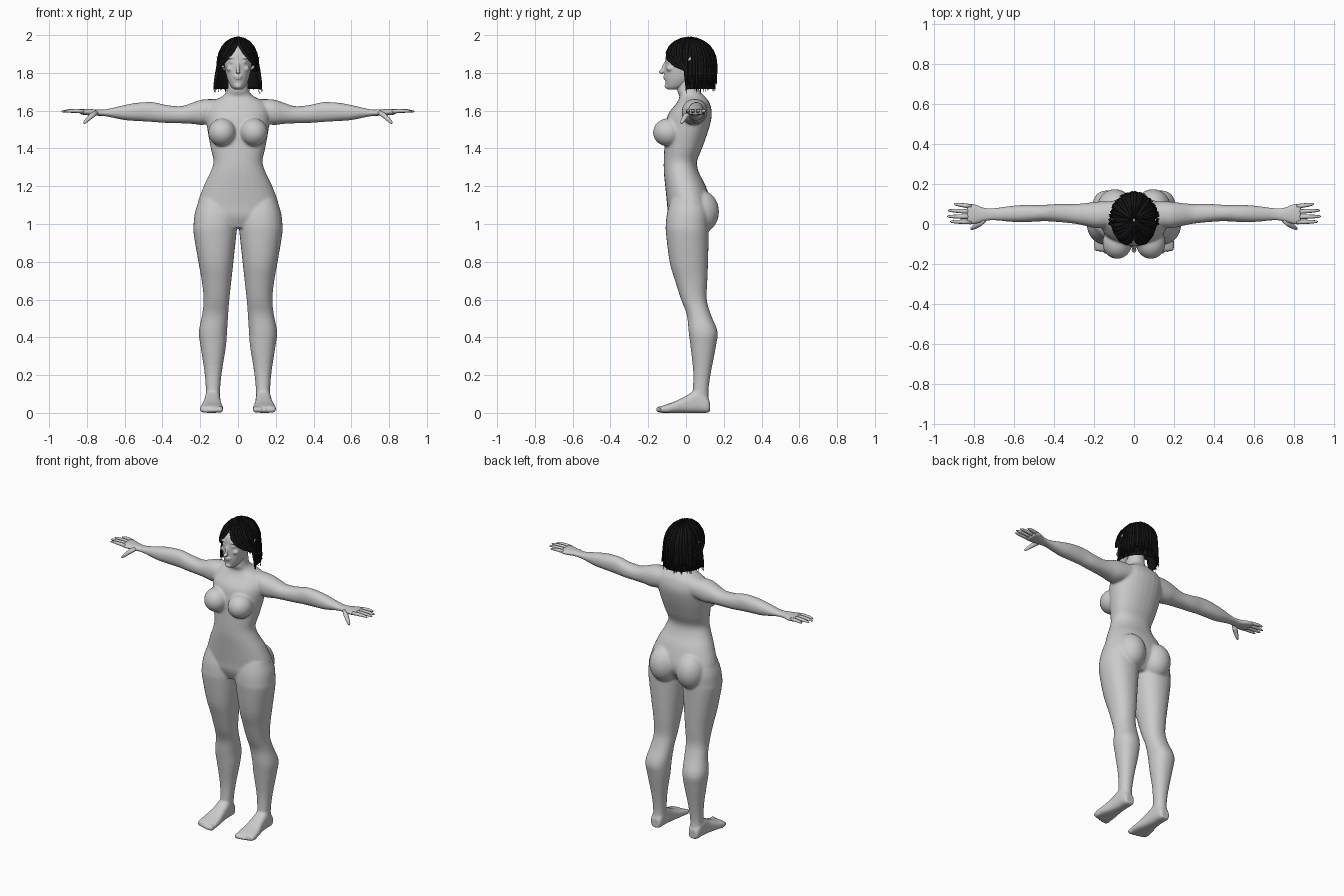
import bpy, bmesh, math, random
from mathutils import Vector, Matrix

if "Cube" in bpy.data.objects:
    bpy.data.objects.remove(bpy.data.objects["Cube"])

random.seed(4)


def material(name, c):
    m = bpy.data.materials.new(name)
    m.diffuse_color = (*c, 1)
    m.use_nodes = True
    m.node_tree.nodes["Principled BSDF"].inputs["Base Color"].default_value = m.diffuse_color
    return m


GREY = material("plain grey", (0.6, 0.6, 0.6))
BLACK = material("hair black", (0.008, 0.008, 0.008))


def finish(bm, name, mat, voxel=0, smooth=4):
    """Turn a bmesh into an object, optionally fusing its parts into one skin."""
    bmesh.ops.recalc_face_normals(bm, faces=bm.faces)
    for f in bm.faces:
        f.smooth = True
    me = bpy.data.meshes.new(name)
    bm.to_mesh(me)
    bm.free()
    me.materials.append(mat)
    ob = bpy.data.objects.new(name, me)
    bpy.context.collection.objects.link(ob)
    if voxel:
        r = ob.modifiers.new("fuse", 'REMESH')
        r.mode = 'VOXEL'
        r.voxel_size = voxel
        r.use_smooth_shade = True
        s = ob.modifiers.new("soften", 'SMOOTH')
        s.factor = 0.5
        s.iterations = smooth
    return ob


def spline(rows, n=4):
    """Catmull-Rom through the section rows."""
    out = []
    for i in range(len(rows) - 1):
        a, b, c, d = (rows[min(max(i + k, 0), len(rows) - 1)] for k in (-1, 0, 1, 2))
        for j in range(n):
            t = j / n
            out.append([0.5 * (2 * q + (r - p) * t + (2 * p - 5 * q + 4 * r - s) * t * t
                               + (3 * q - p - 3 * r + s) * t ** 3) for p, q, r, s in zip(a, b, c, d)])
    return out + [list(rows[-1])]


def skin(bm, rings):
    vs = [[bm.verts.new(p) for p in ring] for ring in rings]
    n = len(vs[0])
    for a, b in zip(vs, vs[1:]):
        for i in range(n):
            bm.faces.new((a[i], a[(i + 1) % n], b[(i + 1) % n], b[i]))
    bm.faces.new(vs[0])
    bm.faces.new(vs[-1])


def loft(bm, axis, rows, side=1, power=2.2, n=28):
    """Rows: position on axis, then low/high bounds of the two other axes."""
    rings = []
    for p, u0, u1, v0, v1 in spline(rows):
        ring = []
        for i in range(n):
            a = 2 * math.pi * i / n
            c, s = math.cos(a), math.sin(a)
            u = (u0 + u1) / 2 + (u1 - u0) / 2 * math.copysign(abs(c) ** (2 / power), c)
            v = (v0 + v1) / 2 + (v1 - v0) / 2 * math.copysign(abs(s) ** (2 / power), s)
            q = {'x': (p, u, v), 'y': (u, p, v), 'z': (u, v, p)}[axis]
            ring.append((q[0] * side, q[1], q[2]))
        rings.append(ring)
    skin(bm, rings)


def ball(bm, c, r, rot=0):
    m = Matrix.Translation(c) @ Matrix.Rotation(rot, 4, 'X') @ Matrix.Diagonal((*r, 1))
    bmesh.ops.create_uvsphere(bm, u_segments=24, v_segments=14, radius=1, matrix=m)


def tube(bm, pts, wid, thick, n=8, out=Vector((0, 0, 1))):
    """Tapered tube; out is a vector, or a centre the flat side faces away from."""
    pts = [Vector(p) for p in pts]
    rings = []
    for i, p in enumerate(pts):
        t = (pts[min(i + 1, len(pts) - 1)] - pts[max(i - 1, 0)]).normalized()
        o = (p - out) if out.length > 1.2 else out
        w = t.cross(o).normalized()
        o = w.cross(t)
        rings.append([p + w * (wid[i] * math.cos(2 * math.pi * k / n))
                      + o * (thick[i] * math.sin(2 * math.pi * k / n)) for k in range(n)])
    skin(bm, rings)


# Body: torso and neck, legs, feet and arms fused together
bm = bmesh.new()
torso = [(0.98, .09, -.07, .08), (1.04, .2, -.095, .125), (1.1, .216, -.1, .135), (1.2, .182, -.11, .105),
         (1.27, .148, -.117, .07), (1.33, .13, -.118, .058), (1.4, .144, -.115, .085), (1.5, .162, -.11, .12),
         (1.58, .168, -.095, .137), (1.64, .15, -.05, .125), (1.675, .085, -.035, .1),
         (1.71, .056, -.048, .07), (1.78, .052, -.045, .065)]
loft(bm, 'z', [(z, -w, w, a, b) for z, w, a, b in torso])
leg = [(1.13, .03, .205, -.08, .1), (1.06, .006, .228, -.1, .12), (1.0, .004, .235, -.107, .12),
       (.95, .008, .235, -.106, .12), (.8, .024, .21, -.087, .117), (.7, .035, .192, -.058, .113),
       (.6, .046, .182, -.026, .11), (.52, .052, .19, .004, .132), (.43, .058, .207, .014, .167),
       (.35, .064, .198, .024, .158), (.22, .085, .178, .038, .133), (.12, .095, .17, .036, .119),
       (.05, .095, .172, .03, .122)]
foot = [(.126, .108, .162, .003, .06), (.11, .098, .172, 0, .085), (.06, .094, .176, 0, .12),
        (0, .09, .182, 0, .09), (-.06, .082, .196, 0, .06), (-.11, .078, .202, 0, .043),
        (-.135, .084, .196, 0, .034)]
arm = [(.08, -.01, .115, 1.55, 1.66), (.18, -.022, .112, 1.525, 1.66), (.24, -.01, .105, 1.53, 1.643),
       (.3, .002, .1, 1.533, 1.624), (.38, .01, .1, 1.535, 1.63), (.45, .014, .096, 1.54, 1.645),
       (.53, .01, .096, 1.545, 1.642), (.6, .01, .092, 1.55, 1.63), (.7, .018, .08, 1.57, 1.607),
       (.75, .012, .082, 1.573, 1.607), (.8, -.002, .102, 1.576, 1.609), (.835, .0, .104, 1.58, 1.609)]
for s in (-1, 1):
    loft(bm, 'z', leg, s)
    loft(bm, 'y', foot, s, 2.8)
    loft(bm, 'x', arm, s)
    ball(bm, (s * .084, -.095, 1.485), (.074, .08, .074))
    ball(bm, (s * .095, .075, 1.065), (.092, .1, .115))
    for i in range(5):  # toes, large one on the inside
        r = .02 - .0025 * i
        ball(bm, (s * (.094 + .0235 * i), -.136 + .002 * i * i, r * .9), (r * .8, .025, r * .9))
finish(bm, "body", GREY, 0.007, 5)

# Fingers and thumbs
bm = bmesh.new()
for s in (-1, 1):
    for y0, y1, end in ((.01, .012, .92), (.036, .038, .935), (.062, .068, .93), (.088, .1, .9)):
        pts = [(s * (.815 + (end - .815) * t), y0 + (y1 - y0) * t, 1.595 + .004 * math.sin(3 * t))
               for t in (0, .35, .7, .95, 1)]
        tube(bm, pts, [.0115, .011, .0095, .006, .002], [.011, .0105, .009, .005, .002])
    tube(bm, [(s * .75, .022, 1.59), (s * .775, .0, 1.573), (s * .797, -.014, 1.552),
              (s * .812, -.023, 1.537), (s * .816, -.026, 1.532)],
         [.014, .015, .012, .008, .003], [.013, .014, .011, .008, .003])
finish(bm, "fingers", GREY)

# Head with facial forms
bm = bmesh.new()
head = [(1.712, .02, -.095, -.05), (1.728, .038, -.104, 0), (1.765, .056, -.111, .05), (1.81, .067, -.112, .085),
        (1.86, .074, -.11, .105), (1.91, .07, -.102, .105), (1.945, .052, -.068, .08), (1.965, .02, -.02, .035)]
loft(bm, 'z', [(z, -w, w, a, b) for z, w, a, b in head])
ball(bm, (0, -.118, 1.825), (.009, .012, .036), -.3)   # nose bridge
ball(bm, (0, -.13, 1.806), (.013, .015, .01))          # nose tip
ball(bm, (0, -.11, 1.782), (.024, .011, .006))         # upper lip
ball(bm, (0, -.109, 1.771), (.02, .011, .006))         # lower lip
ball(bm, (0, -.1, 1.73), (.02, .014, .014))            # chin
for s in (-1, 1):
    ball(bm, (s * .03, -.097, 1.881), (.026, .012, .007))   # brow
    ball(bm, (s * .03, -.094, 1.857), (.015, .013, .008))   # eye
    ball(bm, (s * .04, -.085, 1.822), (.022, .018, .016))   # cheek
finish(bm, "head", GREY, 0.005, 3)

# Pointed ears
bm = bmesh.new()
for s in (-1, 1):
    tube(bm, [(s * .068, -.002, 1.815), (s * .08, .004, 1.83), (s * .097, .014, 1.855), (s * .112, .024, 1.885)],
         [.008, .014, .014, .003], [.005, .008, .007, .002], out=Vector((1, 0, 0)))
finish(bm, "ears", GREY)

CROWN = Vector((0, .02, 1.85))


def hair_path(a0, t, scale, end):
    """Point on a lock: over the skull, swept off the face, then hanging down."""
    m = abs(a0)
    edge = math.radians(82)
    m += max(0, edge - m) * min(1, t / .6) ** 3
    th = min(t * 2, 1) * math.pi / 2
    d = max(0, t - .5) * 2
    z = 1.85 + .135 * scale * math.cos(th) - d * (1.85 - end)
    r = scale * math.sin(th)
    return Vector((math.copysign(math.sin(m), a0) * .105 * r * (1 + .2 * d), .02 - math.cos(m) * .138 * r, z))


# Under-layer of hair, one curved sheet with a centre parting
bm = bmesh.new()
N, T = 48, 16
grid = [[bm.verts.new(hair_path(math.radians(-176 + 352 * i / N) or 1e-4, .03 + .95 * j / T, .95, 1.71))
         for j in range(T + 1)] for i in range(N + 1)]
for i in range(N + 1):
    for j in range(T):
        k = (i + 1) % (N + 1)
        # leave the face open where the two front edges sweep apart
        if i == N // 2 or i == N // 2 - 1:
            if j > 4:
                continue
        bm.faces.new((grid[i][j], grid[k][j], grid[k][j + 1], grid[i][j + 1]))
sheet = finish(bm, "hair_under_layer", BLACK)
sol = sheet.modifiers.new("thickness", 'SOLIDIFY')
sol.thickness = 0.006

# Loose tapered locks
bm = bmesh.new()
for i in range(170):
    a0 = math.radians(-178 + 356 * (i + random.random()) / 170)
    sc = random.uniform(.97, 1.045)
    end = random.uniform(1.685, 1.735)
    stop = random.uniform(.9, 1)
    w = random.uniform(.006, .011)
    ts = [.02 + (stop - .02) * k / 11 for k in range(12)]
    sway = random.uniform(-.1, .1)
    pts = [hair_path(a0 + sway * t * t, t, sc, end) for t in ts]
    taper = [w * (.4 + .6 * min(1, k / 3)) * (1 if k < 8 else (11.4 - k) / 3.4) for k in range(12)]
    tube(bm, pts, taper, [v * .4 for v in taper], 4, CROWN)
finish(bm, "hair_locks", BLACK)
